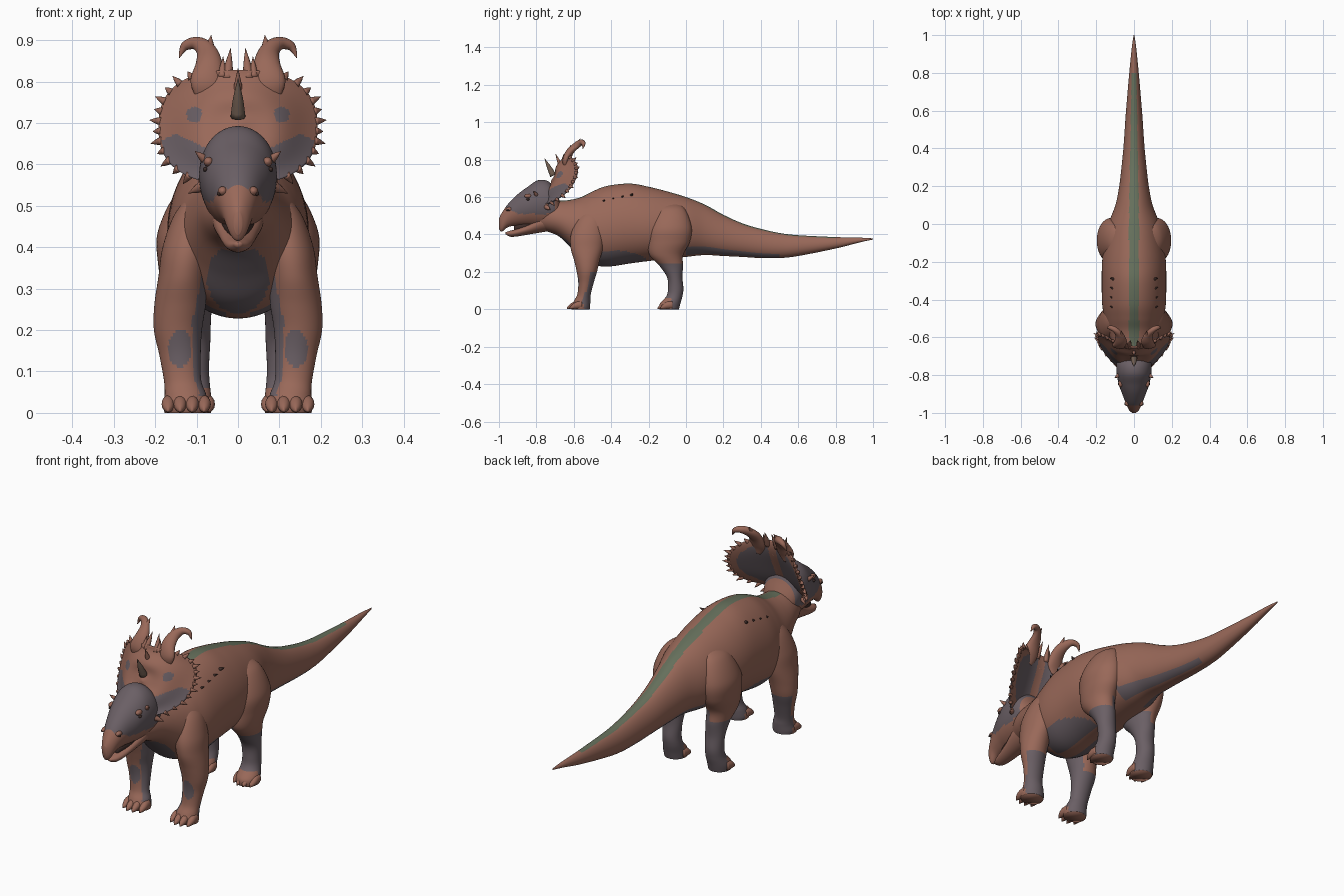
import bpy
import bmesh
from math import cos, sin, pi, radians, hypot
from mathutils import Vector

old = bpy.data.objects.get("Cube")
if old:
    bpy.data.objects.remove(old, do_unlink=True)


def material(name, rgb):
    mat = bpy.data.materials.new(name)
    mat.use_nodes = True
    mat.diffuse_color = (*rgb, 1)
    shader = mat.node_tree.nodes["Principled BSDF"]
    shader.inputs["Base Color"].default_value = (*rgb, 1)
    shader.inputs["Roughness"].default_value = 0.8
    return mat


PALETTE = [
    material("skin_brown", (0.32, 0.14, 0.10)),
    material("skin_grey", (0.145, 0.115, 0.13)),
    material("stripe_green", (0.13, 0.16, 0.105)),
    material("horn_olive", (0.17, 0.115, 0.085)),
    material("dark", (0.05, 0.028, 0.024)),
]
BROWN, GREY, GREEN, HORN, DARK = range(5)
SIDES = (("left", 1), ("right", -1))


def skin(name, rings, paint):
    """Join rings of points into a closed smooth mesh; paint is an index or a rule."""
    bm = bmesh.new()
    loops = [[bm.verts.new(p) for p in ring] for ring in rings]
    n = len(loops[0])
    for a, b in zip(loops, loops[1:]):
        for i in range(n):
            j = (i + 1) % n
            bm.faces.new((a[i], a[j], b[j], b[i]))
    bm.faces.new(loops[0])
    bm.faces.new(loops[-1])
    bmesh.ops.recalc_face_normals(bm, faces=bm.faces[:])
    for f in bm.faces:
        f.smooth = True
        f.material_index = paint(f.calc_center_median(), f.normal) if callable(paint) else paint
    mesh = bpy.data.meshes.new(name)
    bm.to_mesh(mesh)
    bm.free()
    for mat in PALETTE:
        mesh.materials.append(mat)
    obj = bpy.data.objects.new(name, mesh)
    bpy.context.collection.objects.link(obj)


def smooth_rows(rows, steps):
    """Catmull-Rom interpolation between rows of numbers."""
    out = []
    for i in range(len(rows) - 1):
        quad = (rows[max(i - 1, 0)], rows[i], rows[i + 1], rows[min(i + 2, len(rows) - 1)])
        for s in range(steps):
            t = s / steps
            out.append([b + t / 2 * (c - a + t * (2 * a - 5 * b + 4 * c - d + t * (3 * (b - c) + d - a)))
                        for a, b, c, d in zip(*quad)])
    return out + [list(rows[-1])]


def loft(name, rows, axis, paint=BROWN, sides=24, steps=4, egg=0.0):
    """Rows are x, y, z and two radii; rings lie across Y, across Z or across the path."""
    rows = smooth_rows(rows, steps)
    points = [Vector(r[:3]) for r in rows]
    rings = []
    for k, (p, row) in enumerate(zip(points, rows)):
        u, v = Vector((1, 0, 0)), Vector((0, 0, 1))
        if axis == "Z":
            v = Vector((0, 1, 0))
        elif axis == "PATH":
            t = points[min(k + 1, len(points) - 1)] - points[max(k - 1, 0)]
            u = t.cross(Vector((0, 1, 0))).normalized()
            v = t.cross(u).normalized()
        a, b = max(row[3], 0.0005), max(row[4], 0.0005)
        angles = [2 * pi * i / sides for i in range(sides)]
        rings.append([p + u * a * cos(w) * (1 + egg * sin(w)) + v * b * sin(w) for w in angles])
    skin(name, rings, paint)


def profile(table):
    """Turn y, top, bottom, half width into loft rows."""
    return [(0, y, (top + low) / 2, w, (top - low) / 2) for y, top, low, w in table]


def spike(name, base, tip, radius, paint=BROWN):
    base, tip = Vector(base), Vector(tip)
    mid = base.lerp(tip, 0.5)
    loft(name, [(*base, radius, radius), (*mid, radius * 0.65, radius * 0.65), (*tip, 0, 0)],
         "PATH", paint, sides=10, steps=3)


# Trunk, neck and tail in one skin, with back stripe and grey underside patches
def paint_body(c, n):
    x = abs(c.x)
    if n.z > 0.2 and -0.72 < c.y < 0.8 and x < 0.027 - 0.018 * max(c.y, 0):
        return GREEN
    if -0.5 < c.y < -0.22 and c.z < 0.315 - 1.5 * (c.y + 0.38) ** 2 and x > 0.03:
        return GREY
    if -0.68 < c.y < -0.48 and hypot(x / 0.075, (c.z - 0.325) / 0.085) < 1:
        return GREY
    if 0 < c.y < 0.5 and -0.92 < n.z < -0.55:
        return GREY
    return BROWN


body = [
    (-0.80, 0.56, 0.43, 0.05), (-0.74, 0.58, 0.415, 0.08), (-0.68, 0.58, 0.39, 0.10),
    (-0.62, 0.585, 0.335, 0.12), (-0.56, 0.60, 0.27, 0.14), (-0.50, 0.63, 0.24, 0.155),
    (-0.42, 0.66, 0.228, 0.168), (-0.30, 0.672, 0.245, 0.17), (-0.20, 0.655, 0.258, 0.168),
    (-0.10, 0.63, 0.268, 0.155), (0, 0.60, 0.28, 0.135), (0.1, 0.56, 0.29, 0.098),
    (0.2, 0.505, 0.285, 0.078), (0.3, 0.46, 0.28, 0.066), (0.4, 0.43, 0.274, 0.056),
    (0.5, 0.408, 0.274, 0.049), (0.6, 0.396, 0.285, 0.042), (0.8, 0.386, 0.325, 0.025),
    (0.93, 0.383, 0.358, 0.012), (1.0, 0.379, 0.373, 0.002)]
loft("body_and_tail", profile(body), "Y", paint_body, sides=112, steps=7, egg=-0.1)


# Skull with a hooked beak, and the lower jaw
def paint_head(c, n):
    return GREY if -0.96 < c.y < -0.7 and c.z > 0.51 + 0.5 * max(-0.9 - c.y, 0) else BROWN


skull = [
    (-1.0, 0.485, 0.43, 0.01), (-0.985, 0.515, 0.415, 0.026), (-0.95, 0.565, 0.44, 0.043),
    (-0.90, 0.615, 0.447, 0.062), (-0.85, 0.652, 0.445, 0.08), (-0.79, 0.69, 0.44, 0.092),
    (-0.73, 0.68, 0.44, 0.092), (-0.69, 0.61, 0.46, 0.075), (-0.66, 0.55, 0.48, 0.03)]
loft("skull", profile(skull), "Y", paint_head, sides=64, steps=7, egg=0.06)
jaw = [
    (-0.965, 0.412, 0.402, 0.008), (-0.94, 0.42, 0.388, 0.025), (-0.90, 0.432, 0.39, 0.036),
    (-0.84, 0.46, 0.40, 0.047), (-0.78, 0.50, 0.41, 0.06), (-0.72, 0.52, 0.42, 0.065)]
loft("lower_jaw", profile(jaw), "Y", BROWN, sides=40, egg=0.1)
mouth = [(-0.92, 0.45, 0.415, 0.012), (-0.88, 0.47, 0.42, 0.028), (-0.80, 0.49, 0.43, 0.045)]
loft("mouth_lining", profile(mouth), "Y", DARK)


# Dished frill: front sheet out to the rim, then the back sheet in again
def frill_point(angle, r, depth=0.0):
    c, s = cos(angle), sin(angle)
    size = (abs(c) ** 2.5 + abs(s) ** 2.5) ** -0.4
    x = 0.192 * r * size * c
    z = 0.69 + 0.138 * r * size * s
    return Vector((x, -0.735 + 0.45 * (z - 0.66) + 3.2 * x * x + depth, z))


def paint_frill(c, n):
    x = abs(c.x)
    rim = hypot(x / 0.19, (c.z - 0.69) / 0.14)
    if n.y > 0:
        return GREY if rim < 0.85 and x > 0.02 else BROWN
    if hypot(x - 0.105, c.z - 0.72) < 0.019:
        return GREY
    return GREY if c.z < 0.675 - 0.5 * abs(x - 0.15) and x < 0.183 else BROWN


turns = [2 * pi * i / 160 for i in range(160)]
radii = [0.02 + 0.98 * i / 36 for i in range(37)]
front = [[frill_point(a, r, 0.006 * sin(r * 9)) for a in turns] for r in radii]
back = [[frill_point(a, r, 0.012 + 0.025 * (1 - r ** 4)) for a in turns] for r in reversed(radii)]
skin("frill", front + back, paint_frill)

# Centre horns
spike("centre_horn_front", (0, -0.71, 0.715), (0, -0.757, 0.808), 0.018, HORN)
spike("centre_horn_back", (0, -0.665, 0.755), (0, -0.698, 0.832), 0.014, BROWN)

curl = [
    (0.08, -0.645, 0.755, 0.02, 0.006), (0.075, -0.643, 0.795, 0.04, 0.018),
    (0.07, -0.622, 0.84, 0.033, 0.02), (0.077, -0.588, 0.874, 0.024, 0.017),
    (0.1, -0.56, 0.892, 0.016, 0.015), (0.128, -0.548, 0.885, 0.011, 0.011),
    (0.142, -0.552, 0.857, 0.001, 0.001)]
front_leg = [
    (0.085, -0.50, 0.54, 0.02, 0.03), (0.105, -0.51, 0.48, 0.048, 0.072),
    (0.122, -0.525, 0.40, 0.06, 0.09), (0.132, -0.53, 0.33, 0.06, 0.087),
    (0.14, -0.53, 0.26, 0.062, 0.068), (0.145, -0.53, 0.20, 0.058, 0.054),
    (0.14, -0.535, 0.14, 0.05, 0.041), (0.134, -0.545, 0.08, 0.045, 0.036),
    (0.127, -0.555, 0.045, 0.05, 0.044), (0.125, -0.563, 0.015, 0.055, 0.05),
    (0.125, -0.563, 0, 0.052, 0.048)]
hind_leg = [
    (0.06, -0.08, 0.575, 0.01, 0.02), (0.10, -0.08, 0.535, 0.045, 0.075),
    (0.12, -0.085, 0.44, 0.073, 0.115), (0.125, -0.092, 0.36, 0.068, 0.112),
    (0.12, -0.105, 0.29, 0.06, 0.09), (0.115, -0.078, 0.23, 0.05, 0.062),
    (0.112, -0.06, 0.17, 0.045, 0.041), (0.112, -0.055, 0.11, 0.042, 0.041),
    (0.112, -0.062, 0.07, 0.044, 0.043), (0.115, -0.085, 0.03, 0.051, 0.055),
    (0.115, -0.09, 0, 0.05, 0.052)]


def paint_front_leg(c, n):
    inward = -n.x if c.x > 0 else n.x
    if inward > 0.55 + 3 * max(c.z - 0.23, 0) and 0.04 < c.z < 0.33:
        return GREY
    if n.y < 0 and hypot((abs(c.x) - 0.14) / 0.028, (c.z - 0.155) / 0.045) < 1:
        return GREY
    if n.y > 0.4 and c.z < 0.2:
        return GREY
    return GREY if 0.03 < c.z < 0.09 and n.y > 0 else BROWN


def paint_hind_leg(c, n):
    inward = -n.x if c.x > 0 else n.x
    top = 0.3 if inward > 0.2 else 0.245
    return GREY if c.z < top and (c.z > 0.06 or c.y > -0.08) else BROWN


for side, s in SIDES:
    def flip(rows):
        return [(s * row[0], *row[1:]) for row in rows]

    # Legs and toes
    for part, leg, paint, heel in (("front", front_leg, paint_front_leg, -0.603),
                                   ("hind", hind_leg, paint_hind_leg, -0.118)):
        loft(f"{side}_{part}_leg", flip(leg), "Z", paint, sides=56, steps=8)
        for k in range(4):
            off = k - 1.5
            x, y = leg[-1][0] + off * 0.029, heel + 0.007 * off * off
            toe = [(x, y + 0.03, 0.024, 0.013, 0.02), (x, y, 0.021, 0.016, 0.019),
                   (x, y - 0.022, 0.013, 0.011, 0.012), (x, y - 0.035, 0.006, 0.002, 0.004)]
            loft(f"{side}_{part}_toe_{k + 1}", flip(toe), "Y", BROWN, sides=14)

    # Curled frill horns with a side prong, and the inner spikes
    loft(f"{side}_curled_horn", flip(curl), "PATH", BROWN, sides=20, steps=5)
    spike(f"{side}_horn_prong", (s * 0.07, -0.6, 0.865), (s * 0.065, -0.565, 0.912), 0.015)
    spike(f"{side}_inner_spike", (s * 0.026, -0.65, 0.805), (s * 0.018, -0.615, 0.88), 0.014)
    spike(f"{side}_inner_spur", (s * 0.038, -0.65, 0.81), (s * 0.036, -0.63, 0.86), 0.011)

    # Row of spikes along the frill rim
    for k in range(13):
        a = radians(-64 + 10 * k)
        rim = frill_point(a, 0.97, 0.008)
        out = Vector((cos(a), 0.7, sin(a))).normalized() * (0.034 if k % 2 else 0.024)
        base, tip = rim, rim + out
        spike(f"{side}_rim_spike_{k + 1}", (s * base.x, base.y, base.z), (s * tip.x, tip.y, tip.z), 0.01)

    # Brow, cheek and nose details
    spike(f"{side}_brow_spike", (s * 0.08, -0.80, 0.612), (s * 0.104, -0.815, 0.632), 0.011)
    spike(f"{side}_cheek_spike", (s * 0.08, -0.75, 0.55), (s * 0.12, -0.725, 0.53), 0.015)
    for part, x, y, z, r, tone in (("brow", 0.071, -0.845, 0.606, 0.012, BROWN),
                                   ("eye", 0.079, -0.845, 0.588, 0.006, DARK),
                                   ("nose_bump", 0.037, -0.945, 0.535, 0.012, BROWN),
                                   ("nostril", 0.046, -0.952, 0.529, 0.005, DARK)):
        ball = [(x, y + r * 1.6 * cos(pi * i / 6), z, r * sin(pi * i / 6), r * sin(pi * i / 6))
                for i in range(7)]
        loft(f"{side}_{part}", flip(ball), "Y", tone, sides=14, steps=2)

    # Small bony studs along the flank
    for k in range(4):
        y, z = -0.445 + 0.05 * k, 0.572 + 0.011 * k
        spike(f"{side}_flank_stud_{k + 1}", (s * 0.1, y, z), (s * 0.128, y + 0.01, z + 0.014), 0.01, DARK)
